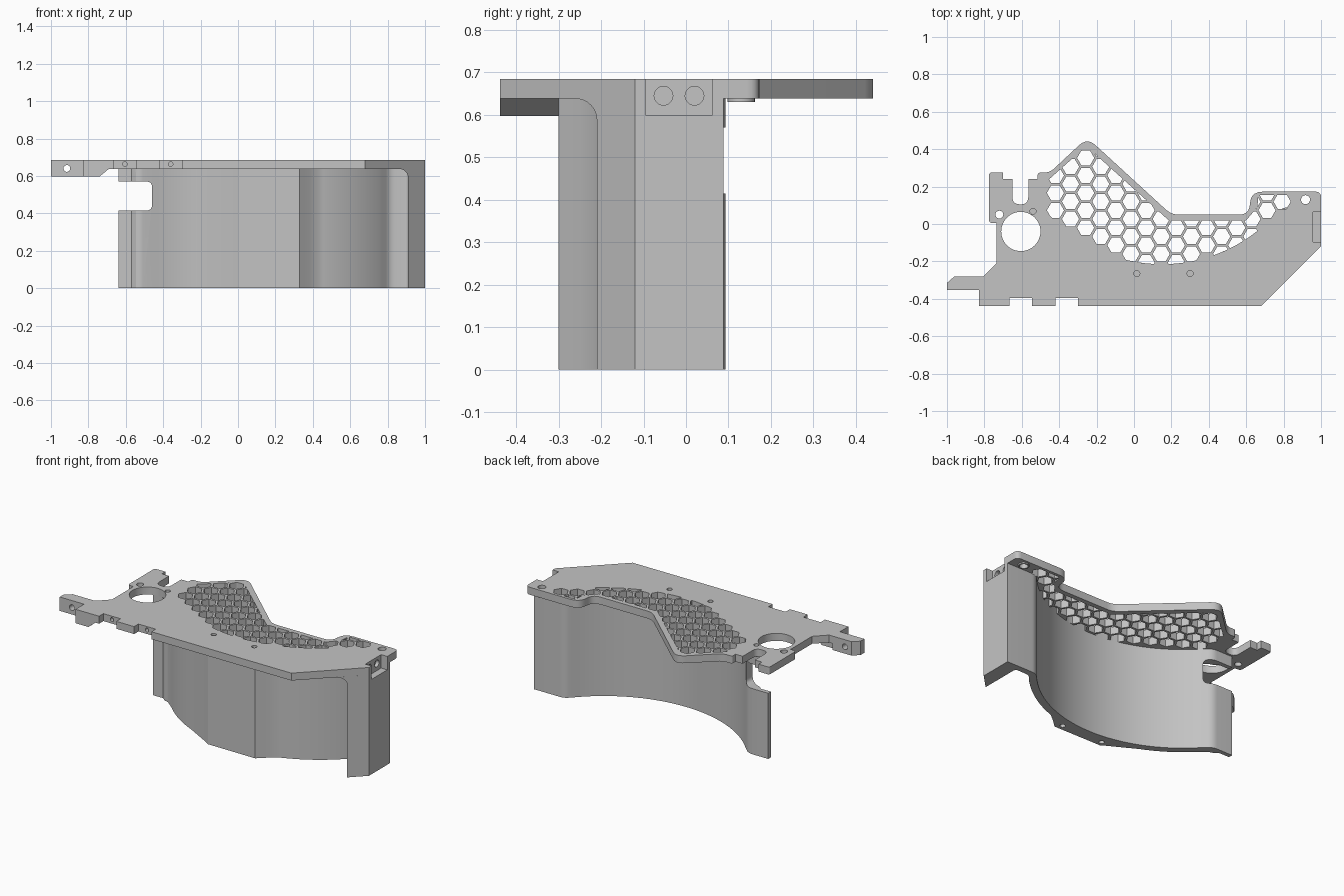
import bpy, bmesh, math
from mathutils import Vector, Matrix

if "Cube" in bpy.data.objects:
    bpy.data.objects.remove(bpy.data.objects["Cube"])

BOTTOM, TOP = .638, .685         # plate heights
CENTRE = Vector((.15, .605))     # centre of the curved wall
INNER, OUTER = .82, .865         # wall radii

grey = bpy.data.materials.new("plain grey")
grey.use_nodes = True
grey.diffuse_color = (.55, .55, .55, 1)
grey.node_tree.nodes["Principled BSDF"].inputs["Base Color"].default_value = grey.diffuse_color


def to_object(name, bm):
    bmesh.ops.recalc_face_normals(bm, faces=bm.faces)
    mesh = bpy.data.meshes.new(name)
    bm.to_mesh(mesh)
    bm.free()
    obj = bpy.data.objects.new(name, mesh)
    bpy.context.collection.objects.link(obj)
    mesh.materials.append(grey)
    return obj


def add_prism(bm, pts, low, high, axis="Z"):
    """Extrude a flat profile along z, or an x-z profile along y."""
    place = (lambda p, h: (p[0], p[1], h)) if axis == "Z" else (lambda p, h: (p[0], h, p[1]))
    face = bm.faces.new([bm.verts.new(place(p, low)) for p in pts])
    new = bmesh.ops.extrude_face_region(bm, geom=[face])["geom"]
    shift = Vector(place((0, 0), high - low))
    bmesh.ops.translate(bm, vec=shift, verts=[g for g in new if isinstance(g, bmesh.types.BMVert)])


def prism(name, pts, low, high, axis="Z"):
    bm = bmesh.new()
    add_prism(bm, pts, low, high, axis)
    return to_object(name, bm)


def rect(x0, x1, y0, y1):
    return [(x0, y0), (x1, y0), (x1, y1), (x0, y1)]


def add_cylinder(bm, centre, radius, depth, axis="Z", sides=32):
    turn = {"Z": Matrix(), "X": Matrix.Rotation(math.pi / 2, 4, "Y"),
            "Y": Matrix.Rotation(math.pi / 2, 4, "X")}[axis]
    bmesh.ops.create_cone(bm, cap_ends=True, segments=sides, radius1=radius, radius2=radius,
                          depth=depth, matrix=Matrix.Translation(centre) @ turn)


def rounded(pts, steps=5):
    """Round each corner that carries a third value, its cut-back length."""
    out = []
    for i, p in enumerate(pts):
        c = Vector(p[:2])
        if len(p) < 3:
            out.append(c)
            continue
        a = c + (Vector(pts[i - 1][:2]) - c).normalized() * p[2]
        b = c + (Vector(pts[(i + 1) % len(pts)][:2]) - c).normalized() * p[2]
        for s in range(steps + 1):
            t = s / steps
            out.append(a * (1 - t) ** 2 + c * 2 * t * (1 - t) + b * t * t)
    return out


def arc(radius, x0, x1, steps=32):
    """Points on the lower side of the wall circle from x0 to x1."""
    a, b = (math.acos((x - CENTRE.x) / radius) for x in (x0, x1))
    angles = [a + (b - a) * i / steps for i in range(steps + 1)]
    return [(CENTRE.x + radius * math.cos(t), CENTRE.y - radius * math.sin(t)) for t in angles]


def boolean(obj, cutter, operation="DIFFERENCE"):
    mod = obj.modifiers.new("cut", "BOOLEAN")
    mod.operation, mod.object, mod.solver = operation, cutter, "EXACT"
    bpy.context.view_layer.objects.active = obj
    bpy.ops.object.modifier_apply(modifier=mod.name)


# Top plate
plate = prism("top_plate", rounded([
    (-1, -.353), (-.83, -.353), (-.83, -.438), (.68, -.438), (1, -.12),
    (1, .173, .03), (.62, .173, .07), (.62, .05, .06), (.2, .05, .04),
    (-.25, .462, .06), (-.45, .275, .03), (-.515, .275, .015), (-.515, .24),
    (-.7, .24), (-.7, .275), (-.775, .275, .015), (-.775, .005, .02),
    (-.735, .005), (-.735, -.21), (-.805, -.28), (-.96, -.28), (-1, -.315)]), BOTTOM, TOP)

# Curved wall with thick screw land, end column and left flange, as one closed profile
outer = arc(OUTER, -.46, -.2, 12) + [(-.02, -.285), (0, -.298), (.33, -.3), (.355, -.277), (.385, -.25)]
outer += arc(OUTER, .43, .77, 16)
column = [(.81, .05, .03), (.91, .05, .02), (.91, -.21), (1, -.12), (1, .088), (.79, .088, .03)]
inner = arc(INNER, .74, -.45)
flange = [(-.5, .093, .03), (-.64, .093), (-.64, .066), (-.57, .066), (-.545, .045), (-.52, .04, .015)]
wall = prism("curved_wall", rounded(outer + column + inner + flange), 0, BOTTOM)

# Fillet between column and plate, trimmed flush with the slanted corner
quarter = [math.pi / 2 * s / 8 for s in range(9)]
fillet = prism("column_fillet", [(.91, BOTTOM)] + [
    (.86 + .05 * math.sin(t), BOTTOM - .05 + .05 * math.cos(t)) for t in quarter], -.3, .05, "Y")
corner = prism("corner_cutter", [(.67, -.45), (1.1, -.45), (1.1, -.02)], .5, .8)
boolean(fillet, corner)

# Thicker lugs under the left end of the plate
tab = prism("left_tab", [(-1, -.353), (-.83, -.353), (-.83, -.28), (-.96, -.28), (-1, -.315)], .597, BOTTOM)
lug = prism("left_lug", [(-.83, .597), (-.74, .597), (-.69, BOTTOM), (-.83, BOTTOM)], -.438, -.3, "Y")

# Ring under the right mounting hole
bm = bmesh.new()
add_cylinder(bm, (.917, .13, .635), .032, .01)
ring = to_object("mounting_ring", bm)

# Cutters for holes, notches, the cable slot and the end pocket
bm = bmesh.new()
for x, y, r in ((-.605, -.04, .105), (-.72, .05, .021), (-.54, .068, .016),
                (.015, -.265, .016), (.3, -.265, .016), (.917, .13, .024)):
    add_cylinder(bm, (x, y, .665), r, .09, sides=48)
for x in (.015, .3):
    add_cylinder(bm, (x, -.265, 0), .016, .1)
for x in (-.605, -.36):
    add_prism(bm, rect(x - .06, x + .06, -.5, -.395), .5, .8)
add_cylinder(bm, (-.915, -.3, .64), .018, .3, "Y")
add_prism(bm, rounded([(-.65, .3), (-.65, .105, .04), (-.565, .105, .04), (-.565, .3)]), .5, .8)
add_prism(bm, rounded([(-.7, .415), (-.46, .415, .03), (-.46, .57, .03), (-.7, .57)]), -.02, .2, "Y")
add_prism(bm, rect(.957, 1.1, -.095, .063), .6, .8)
cutter = to_object("hole_cutter", bm)

# Honeycomb cutter, trimmed to the vent area
PITCH, WIDE = .0933, .0808
bm = bmesh.new()
for i in range(-5, 11):
    for j in range(-3, 9):
        c = Vector((-.016 + WIDE * i, -.16 + PITCH * (j + (i % 2) / 2)))
        reach = .81 if i < 0 else .83
        if (c - CENTRE).length < reach and not (i > 6 and c.y > .17):
            hexagon = [(c.x + .046 * math.cos(k * math.pi / 3),
                        c.y + .046 * math.sin(k * math.pi / 3)) for k in range(6)]
            add_prism(bm, hexagon, .6, .75)
honeycomb = to_object("honeycomb_cutter", bm)
vent = prism("vent_area", arc(INNER, -.445, .75) + [
    (.84, .06), (.84, .155), (.665, .155), (.66, .09), (.6, .02), (.185, .02),
    (-.22, .385), (-.255, .405), (-.29, .385), (-.47, .225), (-.47, .05)], .55, .8)
boolean(honeycomb, vent, "INTERSECT")
boolean(plate, honeycomb)

parts = [plate, wall, tab, lug, ring]
for part in parts:
    boolean(part, cutter)

# Small screw holes in the end pocket and the front notches
bm = bmesh.new()
for y in (-.053, .02):
    add_cylinder(bm, (.95, y, .645), .022, .03, "X")
for x in (-.605, -.36):
    add_cylinder(bm, (x, -.38, .663), .012, .08, "Y")
recess = to_object("recess_cutter", bm)
boolean(wall, recess)
boolean(plate, recess)

for helper in (cutter, honeycomb, vent, recess, corner):
    bpy.data.objects.remove(helper)

# Smooth curved faces, keep hard edges
bpy.ops.object.select_all(action="DESELECT")
for part in parts + [fillet]:
    part.select_set(True)
bpy.context.view_layer.objects.active = plate
bpy.ops.object.shade_smooth_by_angle(angle=math.radians(25))
